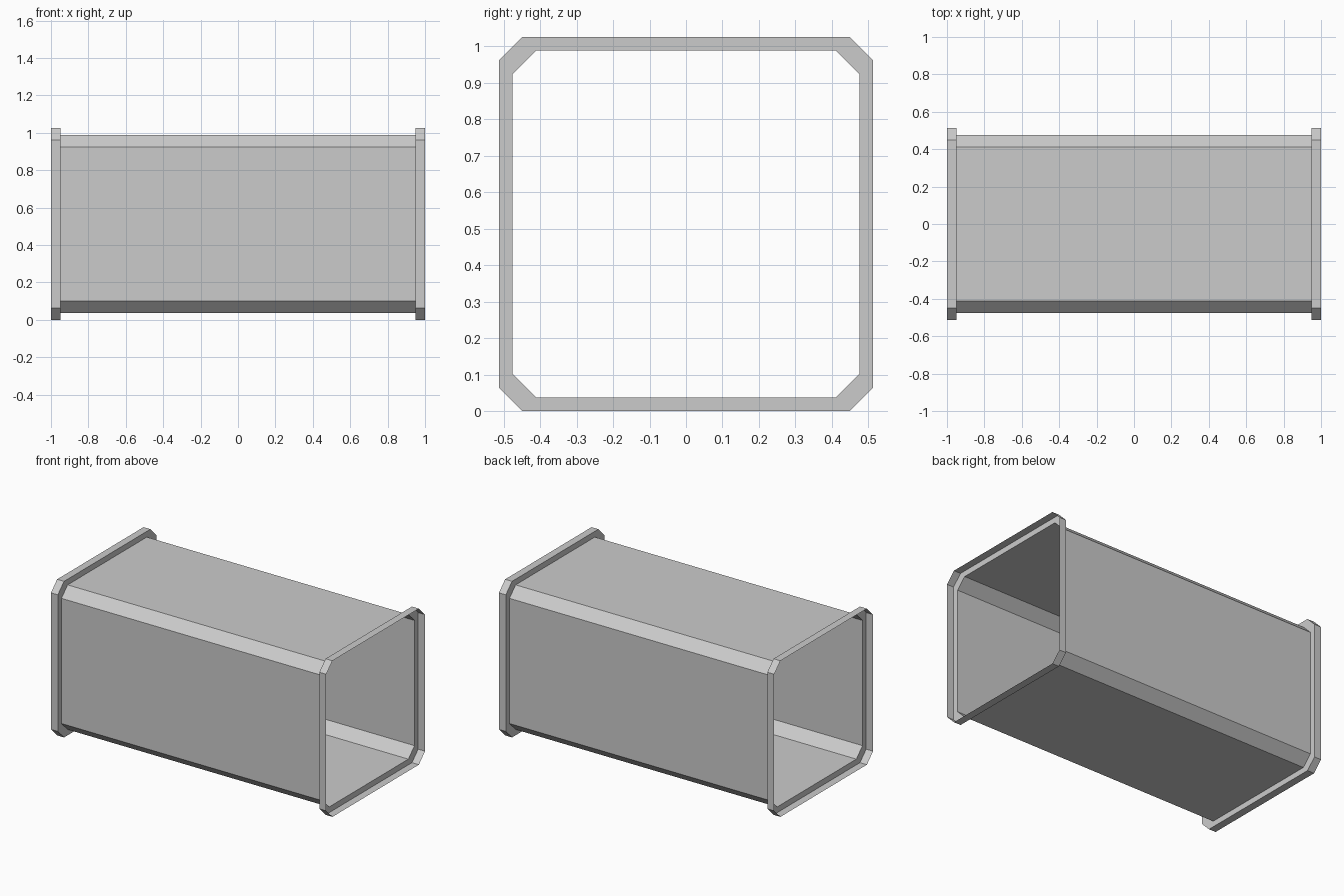
import bpy
import bmesh

cube = bpy.data.objects.get("Cube")
if cube:
    bpy.data.objects.remove(cube, do_unlink=True)

grey = bpy.data.materials.new("light grey")
grey.use_nodes = True
grey.diffuse_color = (0.6, 0.6, 0.6, 1)
grey.node_tree.nodes["Principled BSDF"].inputs["Base Color"].default_value = (0.6, 0.6, 0.6, 1)

CENTRE = 0.5125          # height of the duct axis
RIM, BORE = 0.5125, 0.475  # half widths
CHAMFER = 0.064


def octagon(bm, x, half):
    """Square ring with cut corners, standing across the x axis."""
    f = half - CHAMFER
    points = [(half, -f), (half, f), (f, half), (-f, half),
              (-half, f), (-half, -f), (-f, -half), (f, -half)]
    return [bm.verts.new((x, y, CENTRE + z)) for y, z in points]


def shell(name, stations):
    """Thin open skin through a series of octagons."""
    bm = bmesh.new()
    rings = [octagon(bm, x, half) for x, half in stations]
    for a, b in zip(rings, rings[1:]):
        for i in range(len(a)):
            j = (i + 1) % len(a)
            bm.faces.new((a[i], a[j], b[j], b[i]))
    mesh = bpy.data.meshes.new(name)
    # Stations run along +x, so this winding needs turning outwards
    bmesh.ops.reverse_faces(bm, faces=bm.faces)
    bm.to_mesh(mesh)
    bm.free()
    mesh.materials.append(grey)
    obj = bpy.data.objects.new(name, mesh)
    bpy.context.collection.objects.link(obj)
    return obj


# Open duct with a stepped, hollow collar at each end
shell("duct_shell", [(-1, RIM), (-0.95, RIM), (-0.95, BORE),
                     (0.95, BORE), (0.95, RIM), (1, RIM)])
